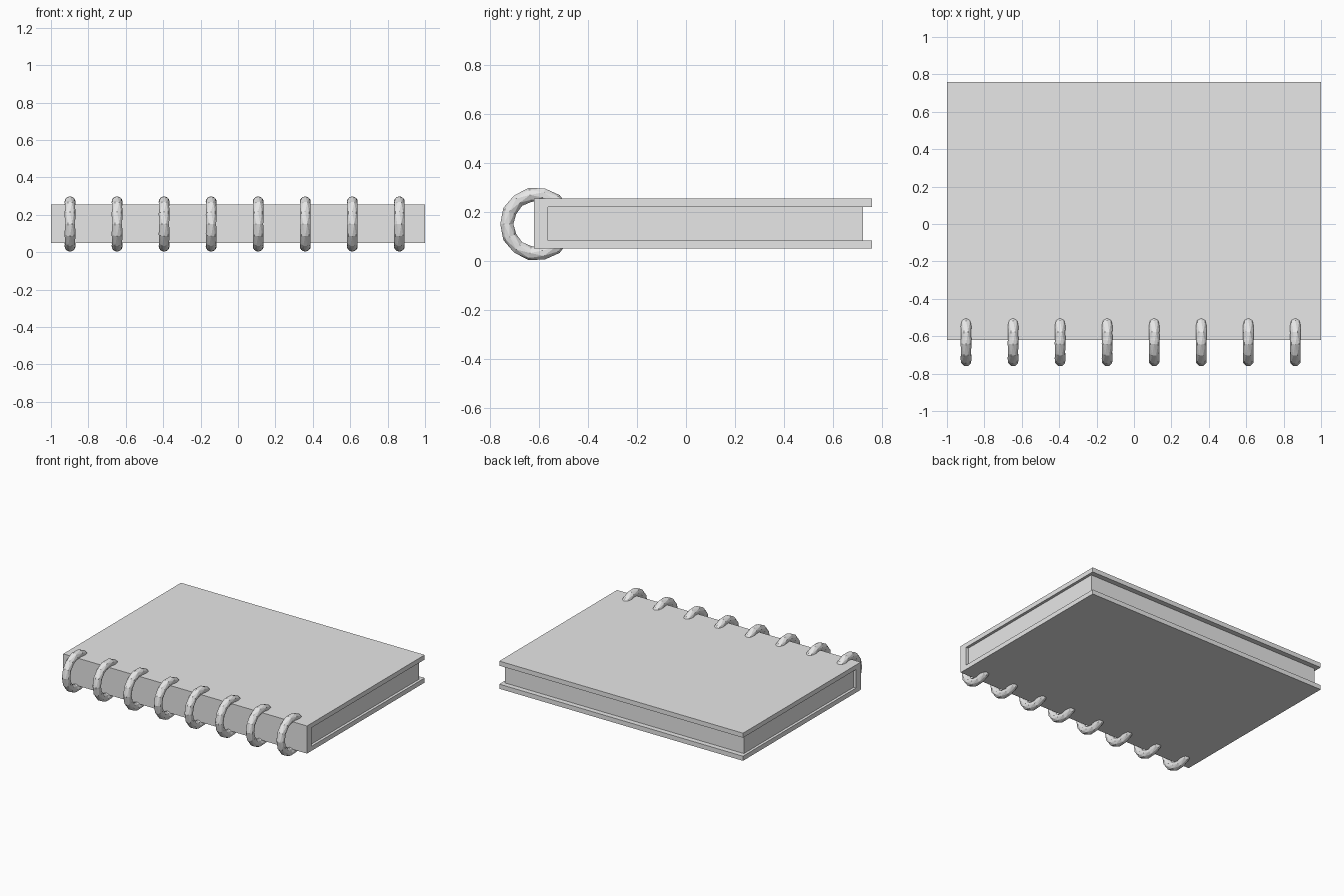
import bpy
import bmesh
from math import cos, sin, tau

cube = bpy.data.objects.get("Cube")
if cube:
    bpy.data.objects.remove(cube, do_unlink=True)

# One plain colour for everything
grey = bpy.data.materials.new("light grey")
grey.use_nodes = True
colour = (0.8, 0.8, 0.8, 1)
grey.diffuse_color = colour
grey.node_tree.nodes["Principled BSDF"].inputs["Base Color"].default_value = colour


def finish(name, bm):
    bmesh.ops.recalc_face_normals(bm, faces=bm.faces)
    mesh = bpy.data.meshes.new(name)
    bm.to_mesh(mesh)
    bm.free()
    mesh.materials.append(grey)
    obj = bpy.data.objects.new(name, mesh)
    bpy.context.collection.objects.link(obj)
    return obj


def extrude_profile(name, points, half_width):
    """Extrude a closed (y, z) outline along x."""
    bm = bmesh.new()
    face = bm.faces.new([bm.verts.new((-half_width, y, z)) for y, z in points])
    new = bmesh.ops.extrude_face_region(bm, geom=[face])["geom"]
    verts = [v for v in new if isinstance(v, bmesh.types.BMVert)]
    bmesh.ops.translate(bm, verts=verts, vec=(2 * half_width, 0, 0))
    return finish(name, bm)


# Cover: two boards joined by a thick spine
front, back, bottom, top = -0.62, 0.76, 0.05, 0.255
board, spine = 0.034, 0.056
inner = front + spine
extrude_profile("cover", [
    (front, bottom), (back, bottom), (back, bottom + board),
    (inner, bottom + board), (inner, top - board),
    (back, top - board), (back, top), (front, top)], 1.0)

# Page block, set back from the cover edges
extrude_profile("pages", [
    (inner, bottom + board), (back - 0.038, bottom + board),
    (back - 0.038, top - board), (inner, top - board)], 0.98)


# Faceted binding rings
def binding_ring(name, x, radius=0.122, tube=0.029, segments=14, sides=8):
    bm = bmesh.new()
    loops = []
    for i in range(segments):
        a = tau * i / segments
        loop = []
        for j in range(sides):
            b = tau * (j + 0.5 * (i % 2)) / sides
            r = radius + tube * cos(b)
            loop.append(bm.verts.new((x + tube * sin(b), -0.61 + r * cos(a), 0.151 + r * sin(a))))
        loops.append(loop)
    # Staggered loops joined with triangles
    for i in range(segments):
        p, q = loops[i], loops[(i + 1) % segments]
        for j in range(sides):
            k = (j + 1) % sides
            if i % 2 == 0:
                bm.faces.new((p[j], p[k], q[j]))
                bm.faces.new((p[k], q[k], q[j]))
            else:
                bm.faces.new((p[j], p[k], q[k]))
                bm.faces.new((p[j], q[k], q[j]))
    return finish(name, bm)


for n in range(8):
    binding_ring(f"binding_ring_{n + 1}", -0.898 + 0.2515 * n)
